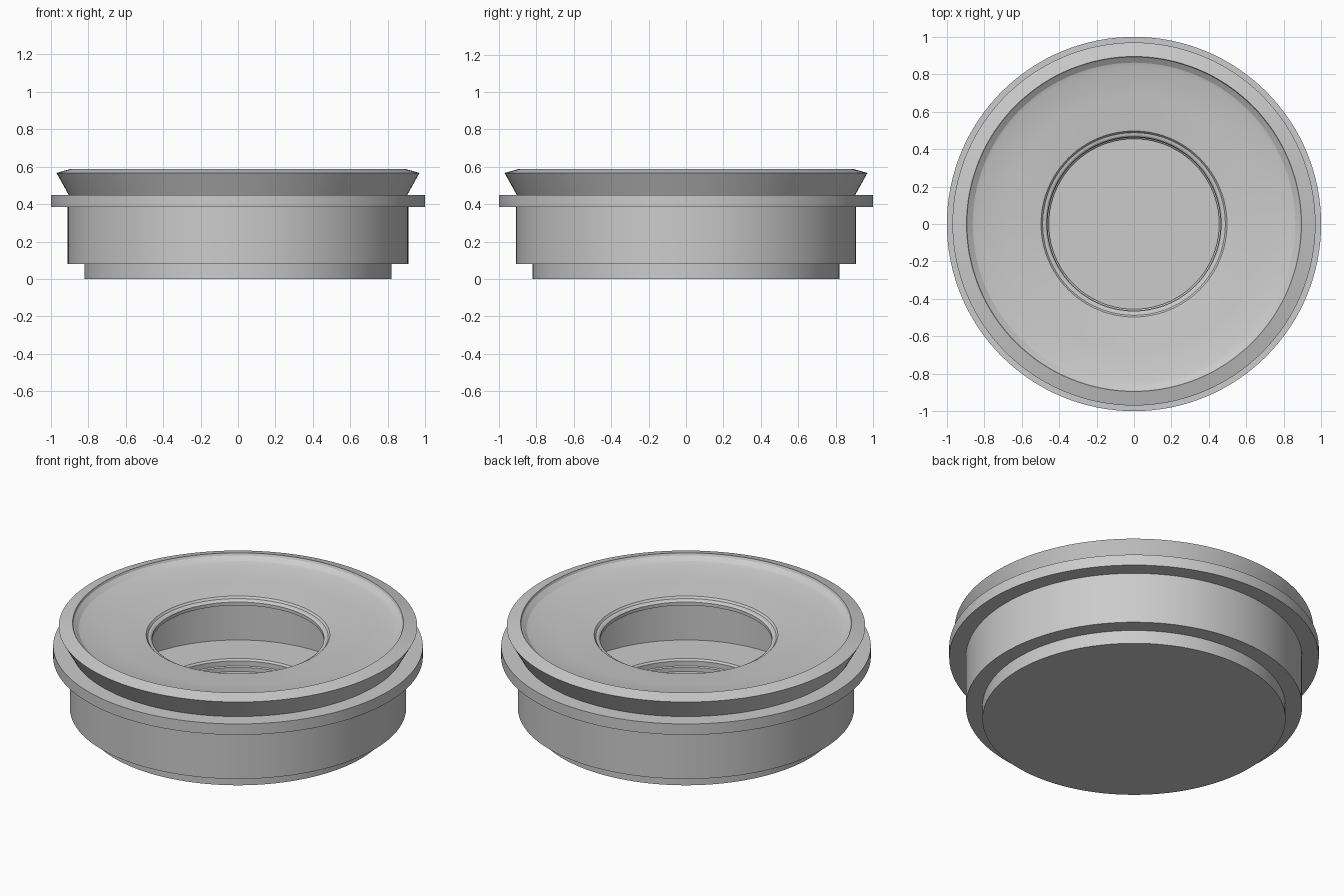
import bpy, bmesh
from math import cos, sin, tau, radians

if "Cube" in bpy.data.objects:
    bpy.data.objects.remove(bpy.data.objects["Cube"])

SEGMENTS = 128


def lathe(name, profile):
    """Revolve (radius, height) points round z; walk the outside upwards, then inwards."""
    bm = bmesh.new()
    rings = []
    for r, z in profile:
        count = SEGMENTS if r > 0 else 1
        rings.append([bm.verts.new((r * cos(tau * i / SEGMENTS), r * sin(tau * i / SEGMENTS), z))
                      for i in range(count)])
    for a, b in zip(rings, rings[1:]):
        for i in range(SEGMENTS):
            j = (i + 1) % SEGMENTS
            corners = [a[i % len(a)], a[j % len(a)], b[j % len(b)], b[i % len(b)]]
            bm.faces.new(list(dict.fromkeys(corners)))
    mesh = bpy.data.meshes.new(name)
    bm.to_mesh(mesh)
    bm.free()
    obj = bpy.data.objects.new(name, mesh)
    bpy.context.collection.objects.link(obj)
    bpy.ops.object.select_all(action='DESELECT')
    obj.select_set(True)
    bpy.context.view_layer.objects.active = obj
    bpy.ops.object.shade_smooth_by_angle(angle=radians(20))
    return obj


# Stepped base and cylindrical body
lathe("housing", [(0, 0), (0.82, 0), (0.82, 0.08), (0.91, 0.08), (0.91, 0.385)])

# Projecting collar
lathe("flange", [(0.91, 0.385), (1.0, 0.385), (1.0, 0.45), (0.905, 0.45)])

# Flared lip with a sloping top and inner bevel
lathe("flared_lip", [(0.905, 0.45), (0.97, 0.567), (0.895, 0.588), (0.89, 0.575), (0.862, 0.555)])

# Shallow dish running down to the rolled edge of the opening
lathe("dished_face", [(0.862, 0.555), (0.84, 0.548), (0.68, 0.53), (0.52, 0.519), (0.497, 0.516),
                      (0.488, 0.505), (0.474, 0.502), (0.465, 0.495), (0.465, 0.475)])

# Hollow inside: plate underside, wall, ledge and recessed floor
lathe("cavity", [(0.465, 0.475), (0.706, 0.475), (0.706, 0.156), (0.47, 0.156),
                 (0.462, 0.145), (0.462, 0.115), (0.455, 0.11), (0.455, 0.085), (0, 0.085)])
